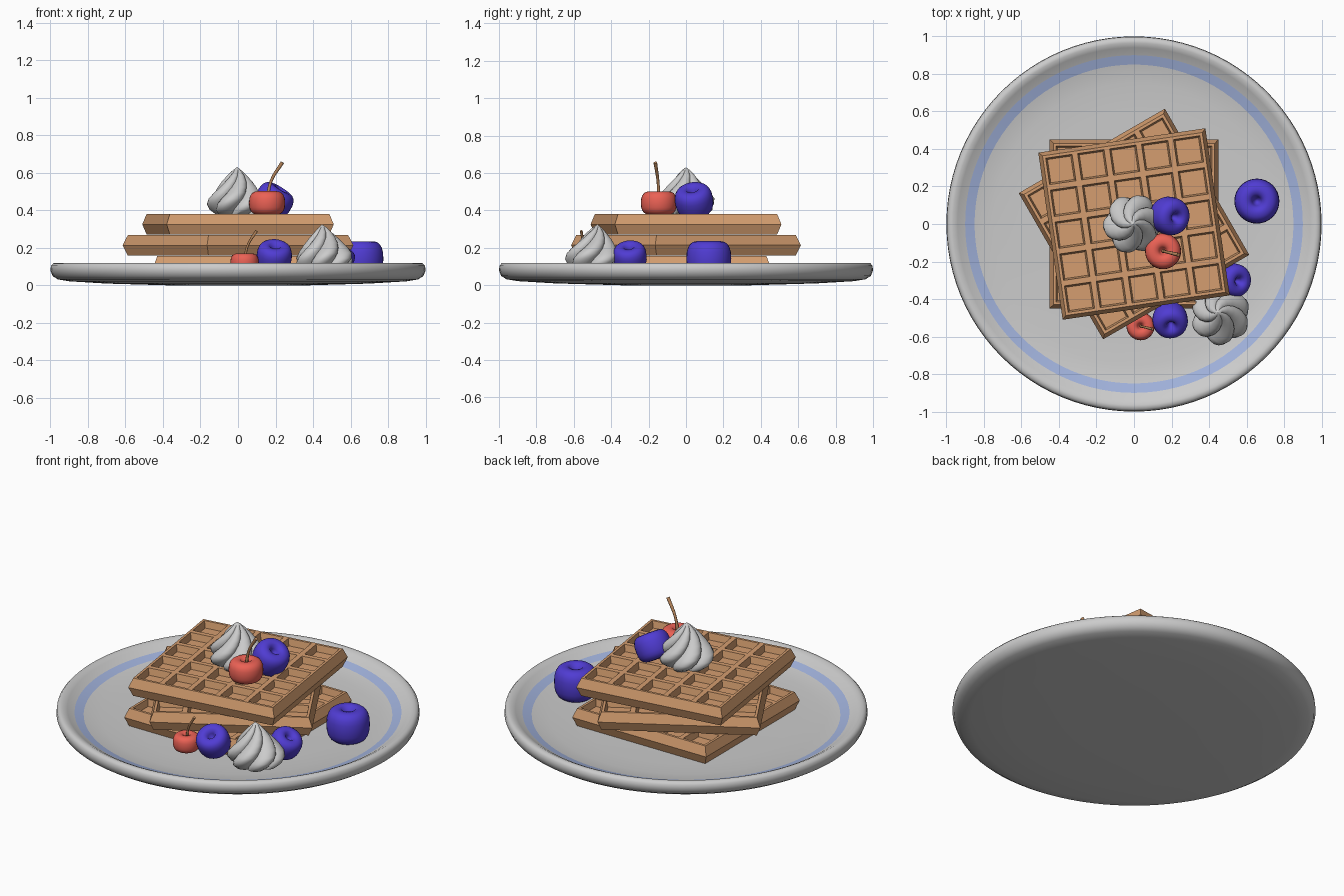
import bpy, bmesh
from math import sin, cos, pi, radians, tau
from mathutils import Vector

if "Cube" in bpy.data.objects:
    bpy.data.objects.remove(bpy.data.objects["Cube"])


def mat(name, rgb):
    m = bpy.data.materials.new(name)
    m.diffuse_color = (*rgb, 1)
    m.use_nodes = True
    m.node_tree.nodes["Principled BSDF"].inputs["Base Color"].default_value = m.diffuse_color
    return m


WAFFLE = mat("waffle_tan", (0.66, 0.34, 0.16))
BLUE = mat("berry_blue", (0.08, 0.045, 0.65))
RED = mat("cherry_red", (0.83, 0.12, 0.09))
STEM = mat("stem_brown", (0.50, 0.25, 0.11))
STRIPE = mat("stripe_blue", (0.36, 0.45, 0.72))


def finish(name, bm, material=None, smooth=None):
    bmesh.ops.recalc_face_normals(bm, faces=bm.faces)
    me = bpy.data.meshes.new(name)
    bm.to_mesh(me)
    bm.free()
    ob = bpy.data.objects.new(name, me)
    bpy.context.collection.objects.link(ob)
    if material:
        me.materials.append(material)
    if smooth:
        bpy.ops.object.select_all(action='DESELECT')
        ob.select_set(True)
        bpy.context.view_layer.objects.active = ob
        bpy.ops.object.shade_smooth_by_angle(angle=radians(smooth))
    return ob


def lathe(name, profile, steps, material=None, smooth=50):
    bm = bmesh.new()
    vs = [bm.verts.new((r, 0, z)) for r, z in profile]
    es = [bm.edges.new(p) for p in zip(vs, vs[1:])]
    bmesh.ops.spin(bm, geom=vs + es, axis=(0, 0, 1), cent=(0, 0, 0),
                   angle=tau, steps=steps)
    bmesh.ops.remove_doubles(bm, verts=bm.verts, dist=1e-4)
    return finish(name, bm, material, smooth)


# Plate with a shallow dish and an inlaid stripe
lathe("plate", [(0, 0), (0.35, 0), (0.7, 0.01), (0.9, 0.022), (0.96, 0.032), (0.988, 0.05),
                (1, 0.08), (0.997, 0.105), (0.985, 0.118), (0.965, 0.12), (0.94, 0.108),
                (0.9, 0.082), (0.85, 0.067), (0.75, 0.056), (0.6, 0.05), (0, 0.05)], 96)
lathe("plate_stripe", [(0.85, 0.0685), (0.9, 0.0835)], 96, STRIPE)


# Waffle: pocketed upper half with a sloped rim, mirrored below
def waffle(name, z, angle):
    half, t = 0.43, 0.054
    bm = bmesh.new()
    bmesh.ops.create_grid(bm, x_segments=5, y_segments=5, size=half)
    bmesh.ops.translate(bm, verts=bm.verts, vec=(0, 0, t))
    rim = [e for e in bm.edges if e.is_boundary]
    cells = bm.faces[:]
    bmesh.ops.inset_individual(bm, faces=cells, thickness=0.021)
    bmesh.ops.inset_individual(bm, faces=cells, thickness=0.012, depth=-0.04)
    rim = [e for e in bm.edges if e.is_boundary]
    out = bmesh.ops.extrude_edge_only(bm, edges=rim)["geom"]
    for v in out:
        if isinstance(v, bmesh.types.BMVert):
            v.co = (v.co.x * 0.45 / half, v.co.y * 0.45 / half, 0)
    ob = finish(name, bm, WAFFLE)
    # keep the open half facing outward before mirroring
    if max(ob.data.polygons, key=lambda p: abs(p.normal.z)).normal.z < 0:
        ob.data.flip_normals()
    m = ob.modifiers.new("underside", 'MIRROR')
    m.use_axis = (False, False, True)
    ob.location.z = z
    ob.rotation_euler.z = radians(angle)


waffle("waffle_bottom", 0.103, 0)
waffle("waffle_middle", 0.214, 30)
waffle("waffle_top", 0.326, 8.3)


# Dimpled fruit body, unit radius
def fruit(name, loc, r, zscale, dent, material, rot=(0, 0)):
    pts = [(0, 0.55 - dent), (0.1, 0.58 - dent), (0.2, 0.68 - dent * 0.55)]
    for i in range(13):
        a = radians(105 - 210 * i / 12)
        pts.append((0.5 + 0.5 * (abs(cos(a)) ** 0.8) * (1 if cos(a) > 0 else -1),
                    0.78 * abs(sin(a)) ** 0.8 * (1 if sin(a) > 0 else -1)))
    pts.append((0, -0.66))
    ob = lathe(name, pts, 32, material, 60)
    ob.scale = (r, r, r * zscale)
    ob.location = loc
    ob.rotation_euler = (radians(rot[0]), radians(rot[1]), 0)
    return ob


fruit("blueberry_large", (0.655, 0.122, 0.142), 0.12, 1, 0.3, BLUE)
fruit("blueberry_top", (0.19, 0.043, 0.452), 0.102, 0.95, 0.3, BLUE, (8, 32))
fruit("blueberry_front", (0.193, -0.512, 0.155), 0.094, 0.95, 0.3, BLUE, (32, 5))
fruit("blueberry_side", (0.53, -0.30, 0.152), 0.09, 0.95, 0.3, BLUE, (5, 32))


# Cherry with a curved stem
def cherry(name, loc, r):
    fruit(name, loc, r, 0.83, 0.3, RED)
    cu = bpy.data.curves.new(name + "_stem", 'CURVE')
    cu.dimensions = '3D'
    cu.bevel_depth = 0.1 * r
    cu.bevel_resolution = 2
    cu.use_fill_caps = True
    sp = cu.splines.new('BEZIER')
    path = [(0, 0, 0.15, 1), (0.22, -0.05, 1.2, 0.8), (0.85, -0.2, 2.25, 1.05)]
    sp.bezier_points.add(len(path) - 1)
    for p, (x, y, z, w) in zip(sp.bezier_points, path):
        p.co = Vector((x, y, z)) * r
        p.radius = w
        p.handle_left_type = p.handle_right_type = 'AUTO'
    cu.materials.append(STEM)
    ob = bpy.data.objects.new(name + "_stem", cu)
    bpy.context.collection.objects.link(ob)
    ob.location = loc


cherry("cherry_top", (0.155, -0.145, 0.44), 0.096)
cherry("cherry_front", (0.035, -0.545, 0.122), 0.075)


# Whipped cream: lobed rings, twisted up to a point
def cream(name, loc, turn):
    prof = [(0.115, 0), (0.145, 0.025), (0.158, 0.055), (0.152, 0.085), (0.13, 0.115),
            (0.105, 0.145), (0.08, 0.175), (0.053, 0.205), (0.026, 0.232)]
    n, lobes = 72, 6
    bm = bmesh.new()
    rings = []
    for r, z in prof:
        ring = []
        for i in range(n):
            a = tau * i / n
            k = r * (0.76 + 0.26 * abs(sin(a * lobes / 2)) ** 0.8)
            b = a + z * 7 + turn
            ring.append(bm.verts.new((k * cos(b), k * sin(b), z)))
        rings.append(ring)
    tip = bm.verts.new((0, 0, 0.252))
    bm.faces.new(rings[0])
    for lo, hi in zip(rings, rings[1:]):
        for i in range(n):
            j = (i + 1) % n
            bm.faces.new((lo[i], lo[j], hi[j], hi[i]))
    for i in range(n):
        bm.faces.new((rings[-1][i], rings[-1][(i + 1) % n], tip))
    ob = finish(name, bm, None, 50)
    ob.location = loc
    return ob


cream("cream_top", (-0.005, 0, 0.379), 0.2)
side = cream("cream_side", (0.465, -0.49, 0.075), 0.6)
side.rotation_euler = (radians(-4), radians(-4), 0)
